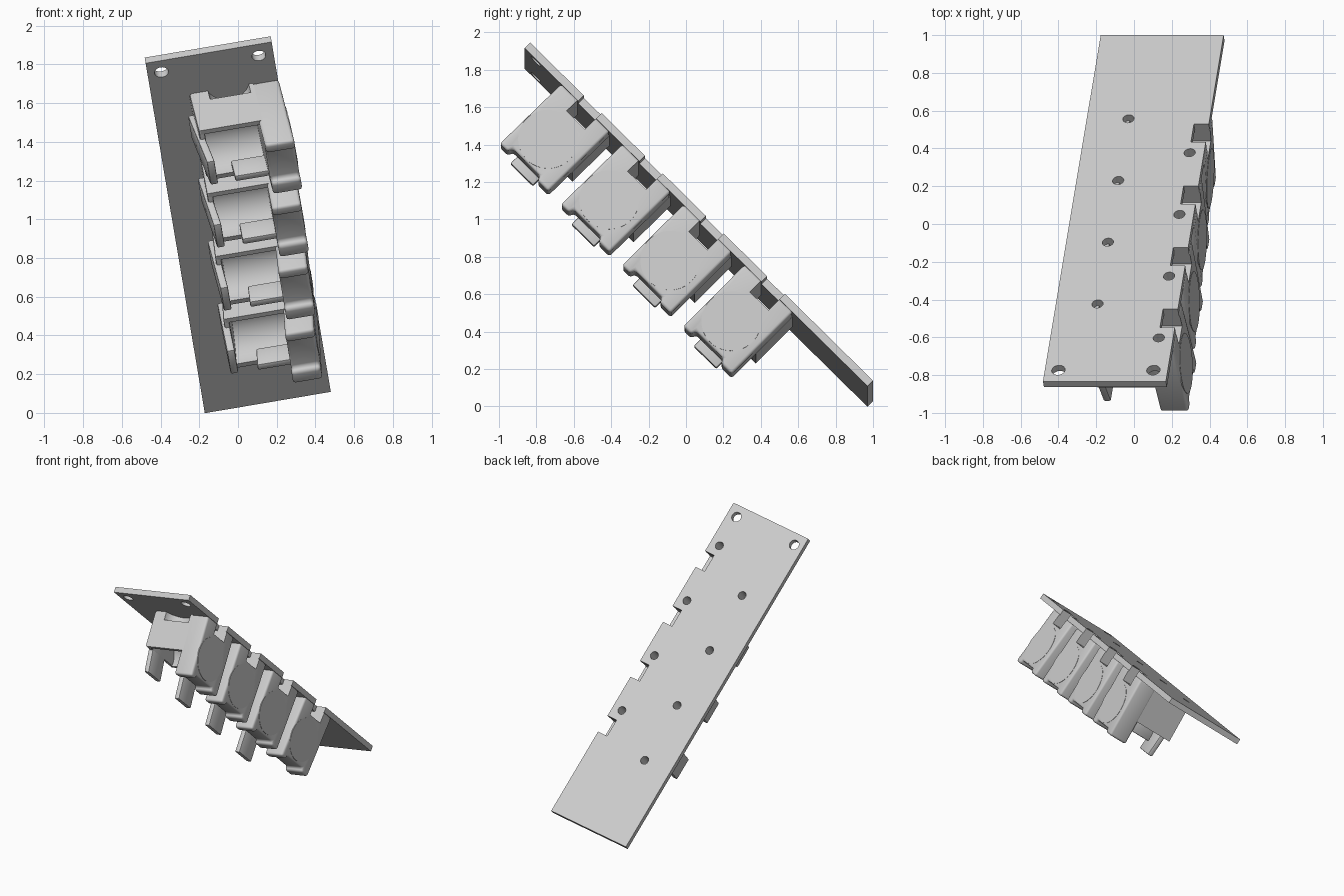
import bpy, bmesh, math
from mathutils import Matrix

if "Cube" in bpy.data.objects:
    bpy.data.objects.remove(bpy.data.objects["Cube"])

# Tilted frame: a = across plate, b = down plate, c = depth below the plate top
TILT = Matrix.Rotation(math.radians(-9.6), 4, 'Y') @ Matrix.Rotation(math.radians(-45), 4, 'X')
FRAME = Matrix.Translation((-0.482, -0.833, 1.835)) @ TILT
PITCH, COUNT = 0.462, 4
LEANS = [0.06, 0.015, -0.03, -0.075]   # sideways lean of each holder


def make(name, bm):
    bmesh.ops.recalc_face_normals(bm, faces=bm.faces)
    me = bpy.data.meshes.new(name)
    bm.to_mesh(me)
    bm.free()
    ob = bpy.data.objects.new(name, me)
    bpy.context.collection.objects.link(ob)
    return ob


def prism(name, pts, lo, hi, axis):
    """Extrude an outline: axis 'c' takes (a, b) points, axis 'a' takes (b, c) points."""
    bm = bmesh.new()
    put = (lambda p, h: (p[0], p[1], -h)) if axis == 'c' else (lambda p, h: (h, p[0], -p[1]))
    f = bm.faces.new([bm.verts.new(put(p, lo)) for p in pts])
    new = bmesh.ops.extrude_face_region(bm, geom=[f])['geom']
    d = (0, 0, lo - hi) if axis == 'c' else (hi - lo, 0, 0)
    bmesh.ops.translate(bm, vec=d, verts=[v for v in new if isinstance(v, bmesh.types.BMVert)])
    return make(name, bm)


def box(name, a0, a1, b0, b1, c0, c1):
    return prism(name, [(a0, b0), (a1, b0), (a1, b1), (a0, b1)], c0, c1, 'c')


def circle(x, y, r, n=32):
    return [(x + r * math.cos(2 * math.pi * i / n), y + r * math.sin(2 * math.pi * i / n)) for i in range(n)]


def arc(x, y, r, start, end, n=16):
    return [(x + r * math.cos(math.radians(start + (end - start) * i / n)),
             y + r * math.sin(math.radians(start + (end - start) * i / n))) for i in range(n + 1)]


def bake(ob):
    dg = bpy.context.evaluated_depsgraph_get()
    me = bpy.data.meshes.new_from_object(ob.evaluated_get(dg))
    ob.modifiers.clear()
    ob.data = me


def cut(ob, cutters):
    for c in cutters:
        c.hide_render = True
        m = ob.modifiers.new('cut', 'BOOLEAN')
        m.operation, m.solver, m.object = 'DIFFERENCE', 'EXACT', c
        bake(ob)
        bpy.data.objects.remove(c)


def bevel(ob, w, seg=3):
    m = ob.modifiers.new('bevel', 'BEVEL')
    m.width, m.segments, m.limit_method = w, seg, 'ANGLE'
    m.angle_limit = math.radians(40)
    bake(ob)


def lean(me, k):
    """Shear a mesh sideways in proportion to its depth under the plate."""
    for v in me.vertices:
        v.co.x += k * (-v.co.z - 0.04)


def slot():
    return box('slot_cutter', 0.1, 0.8, 0.40, 0.54, 0.0, 0.125)


# Mounting plate with a notched right edge
outline = [(0, 0), (0.66, 0)]
for k in range(COUNT):
    s = k * PITCH
    outline += [(0.66, 0.405 + s), (0.58, 0.405 + s), (0.58, 0.54 + s), (0.66, 0.54 + s)]
outline += [(0.66, 2.592), (0, 2.592)]
plate = prism('mounting_plate', outline, 0, 0.042, 'c')
holes = [(0.073, 0.084, 0.036), (0.583, 0.084, 0.036)]
for k in range(COUNT):
    holes += [(0.224, 0.58 + k * PITCH, 0.03), (0.583, 0.326 + k * PITCH, 0.03)]
cut(plate, [prism('hole_cutter', circle(*h), -0.05, 0.1, 'c') for h in holes])

# Cradle: open cylindrical trough
B, C = 0.457, 0.305
cradle = prism('cradle', [(0.64, 0.04), (0.275, 0.04), (0.275, 0.32)]
               + arc(B, C, 0.155, 174, 366, 24) + [(0.64, 0.32)], 0.205, 0.53, 'a')
cut(cradle, [prism('recess_cutter', arc(0.40, 0.25, 0.11, 0, 360, 31)[:-1], 0.0, 0.105, 'c'), slot(),
             prism('screw_cutter', circle(0.224, 0.58, 0.03), 0, 0.12, 'c')])

# End block on the right, with a stepped front lip and a slot behind the notch
block = prism('end_block', [(0.275, 0.04), (0.275, 0.505), (0.335, 0.505), (0.345, 0.475), (0.55, 0.475),
                            (0.56, 0.505), (0.642, 0.505), (0.642, 0.04)], 0.51, 0.663, 'a')
bevel(block, 0.022)
cut(block, [slot(), prism('screw_cutter', circle(0.583, 0.326, 0.03), 0, 0.12, 'c')])

# Flush round cap, left wall, spring tab and retaining ledge
cap = prism('round_cap', circle(0.44, C, 0.16, 48), 0.64, 0.665, 'a')
wall = box('side_wall', 0.195, 0.225, 0.275, 0.62, 0.042, 0.32)
bevel(wall, 0.01, 2)
cut(wall, [slot()])
tab = box('spring_tab', 0.155, 0.195, 0.34, 0.51, 0.13, 0.49)
bevel(tab, 0.008, 2)
lean(tab.data, 0.1)
ledge = box('retaining_ledge', 0.335, 0.52, 0.565, 0.605, 0.28, 0.40)
bevel(ledge, 0.008, 2)

# Place the parts and repeat the holder along the plate, each with its own lean
plate.matrix_world = FRAME
for ob in [cradle, block, cap, wall, tab, ledge]:
    bpy.ops.object.select_all(action='DESELECT')
    ob.select_set(True)
    bpy.context.view_layer.objects.active = ob
    bpy.ops.object.shade_smooth_by_angle(angle=math.radians(35))
    copies = [ob]
    for k in range(1, COUNT):
        o = ob.copy()
        o.data = ob.data.copy()
        o.name = f'{ob.name}_{k + 1}'
        bpy.context.collection.objects.link(o)
        copies.append(o)
    for k, o in enumerate(copies):
        lean(o.data, LEANS[k])
        o.matrix_world = FRAME @ Matrix.Translation((0, k * PITCH, 0))
